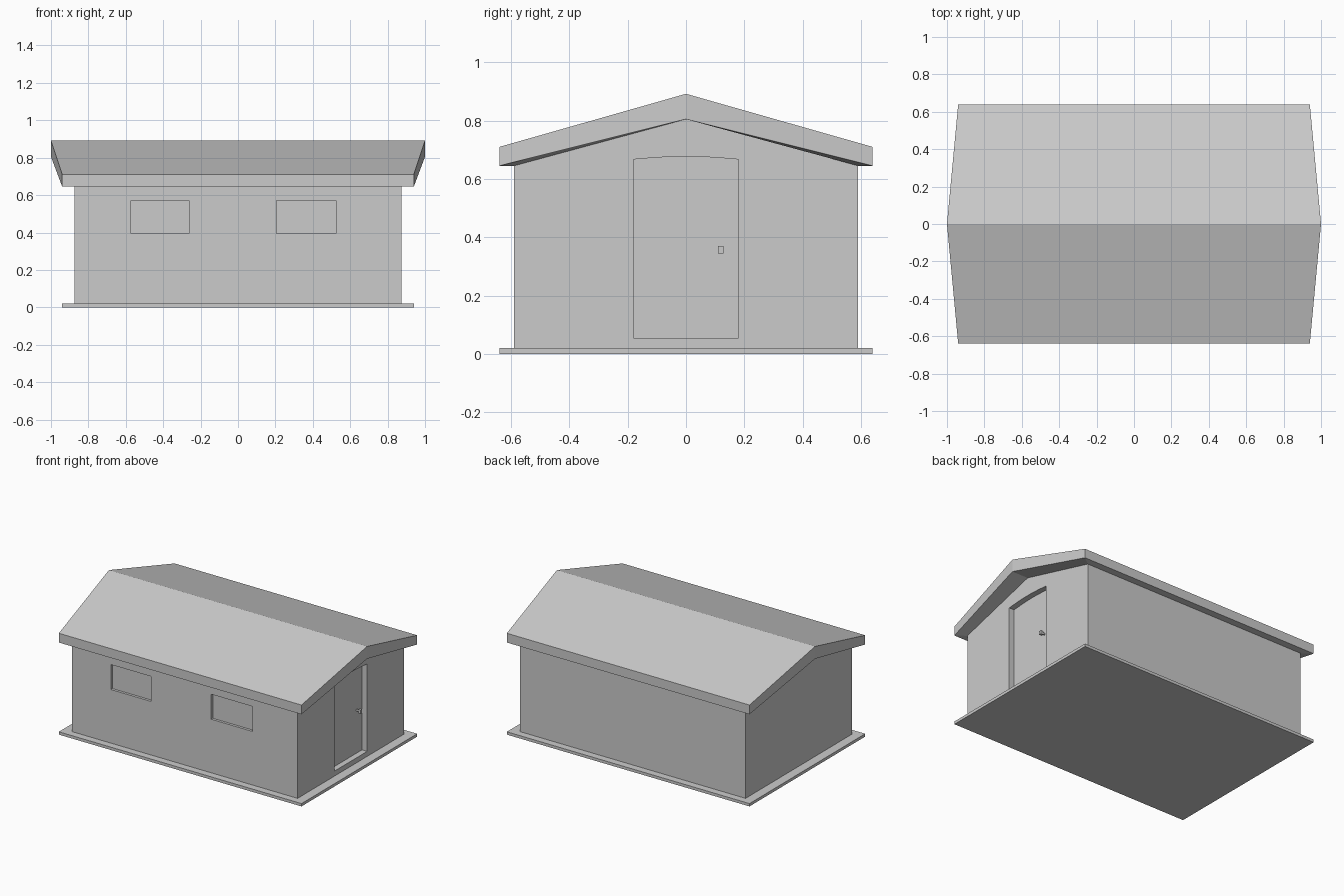
import bpy, bmesh
from math import sin, pi

if "Cube" in bpy.data.objects:
    bpy.data.objects.remove(bpy.data.objects["Cube"])

WX, WY = 0.875, 0.59          # wall half sizes
EAVE, PEAK = 0.645, 0.805     # wall heights at eave and ridge


def make(name, bm):
    bmesh.ops.recalc_face_normals(bm, faces=bm.faces[:])
    me = bpy.data.meshes.new(name)
    bm.to_mesh(me)
    bm.free()
    ob = bpy.data.objects.new(name, me)
    bpy.context.collection.objects.link(ob)
    return ob


def box(name, x0, x1, y0, y1, z0, z1):
    bm = bmesh.new()
    bmesh.ops.create_cube(bm, size=1)
    for v in bm.verts:
        v.co = ((x0 + x1) / 2 + v.co.x * (x1 - x0),
                (y0 + y1) / 2 + v.co.y * (y1 - y0),
                (z0 + z1) / 2 + v.co.z * (z1 - z0))
    return make(name, bm)


def prism_x(name, profile, x0, x1):
    """Extrude a (y, z) profile along x."""
    bm = bmesh.new()
    face = bm.faces.new([bm.verts.new((x0, y, z)) for y, z in profile])
    ext = bmesh.ops.extrude_face_region(bm, geom=[face], use_keep_orig=True)
    for g in ext["geom"]:
        if isinstance(g, bmesh.types.BMVert):
            g.co.x = x1
    return make(name, bm)


def carve(target, cutter):
    mod = target.modifiers.new("carve", 'BOOLEAN')
    mod.operation = 'DIFFERENCE'
    mod.solver = 'EXACT'
    mod.object = cutter
    bpy.context.view_layer.objects.active = target
    bpy.ops.object.modifier_apply(modifier=mod.name)
    bpy.data.objects.remove(cutter)


# floor slab
box("floor_slab", -0.94, 0.94, -0.64, 0.64, 0, 0.02)

# walls with gable ends
walls = prism_x("walls", [(-WY, 0.015), (WY, 0.015), (WY, EAVE), (0, PEAK), (-WY, EAVE)], -WX, WX)

# recessed windows on the front
for x0, x1 in ((-0.572, -0.262), (0.205, 0.525)):
    carve(walls, box("window_cutter", x0, x1, -0.7, -WY + 0.018, 0.395, 0.57))

# recessed door with a shallow arched head on the right end
arch = [(0.18 - 0.36 * i / 8, 0.667 + 0.01 * sin(pi * i / 8)) for i in range(9)]
carve(walls, prism_x("door_cutter", [(-0.18, 0.055), (0.18, 0.055)] + arch, WX - 0.04, 1.0))

# door handle
box("handle_stem", 0.825, 0.86, 0.115, 0.124, 0.351, 0.363)
box("handle_knob", 0.855, 0.873, 0.11, 0.128, 0.344, 0.37)

# roof: top edge, fascia bottom edge and inner soffit edge, ridge ends flared out
bm = bmesh.new()
rings = []
for xe, ye, ze, xr, zr in ((0.94, 0.64, 0.71, 1.0, 0.892),
                           (0.94, 0.64, EAVE, 1.0, PEAK),
                           (WX, WY, EAVE, WX, PEAK)):
    pts = [(-xe, -ye, ze), (xe, -ye, ze), (xr, 0, zr),
           (xe, ye, ze), (-xe, ye, ze), (-xr, 0, zr)]
    rings.append([bm.verts.new(p) for p in pts])
for a, b in zip(rings, rings[1:]):
    for i in range(6):
        j = (i + 1) % 6
        bm.faces.new((a[i], a[j], b[j], b[i]))
for r in (rings[0], rings[2]):
    bm.faces.new((r[0], r[1], r[2], r[5]))
    bm.faces.new((r[5], r[2], r[3], r[4]))
make("roof", bm)
